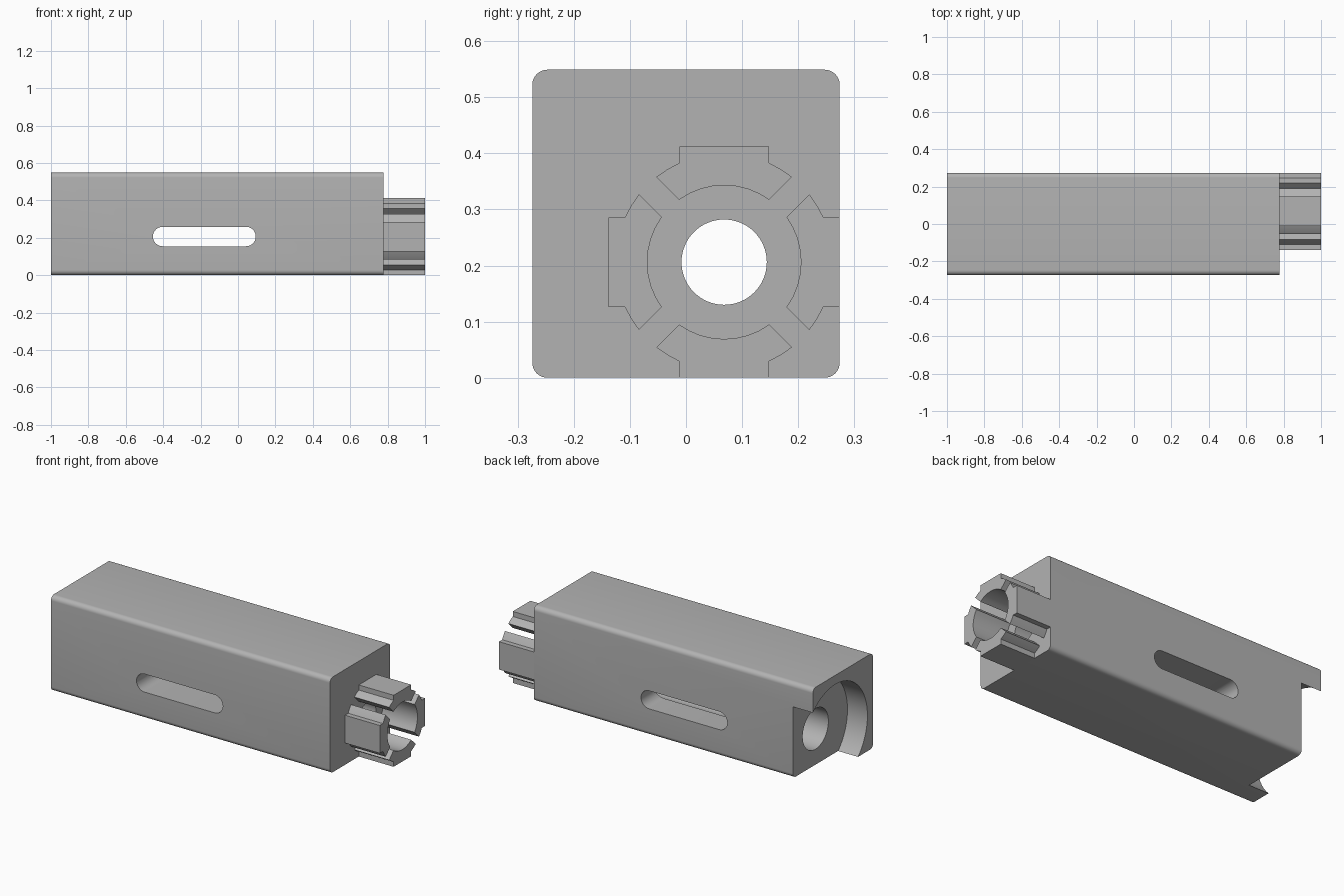
import bpy, bmesh
from math import sin, cos, asin, radians, pi, sqrt

if "Cube" in bpy.data.objects:
    bpy.data.objects.remove(bpy.data.objects["Cube"], do_unlink=True)

# Plain grey material
GREY = (0.45, 0.45, 0.45, 1)
grey = bpy.data.materials.new("plain_grey")
grey.use_nodes = True
grey.diffuse_color = GREY
grey.node_tree.nodes["Principled BSDF"].inputs["Base Color"].default_value = GREY

HALF, HEIGHT = 0.274, 0.549        # housing section
CY, CZ = 0.068, 0.206              # axis shared by bore, socket and prongs
X0, X1, X2 = -1.0, 0.778, 1.0      # socket end, shoulder, prong tips


def arc(cu, cv, r, a0, a1, n):
    """Points on an arc, angles in radians."""
    return [(cu + r * cos(a0 + (a1 - a0) * i / n),
             cv + r * sin(a0 + (a1 - a0) * i / n)) for i in range(n + 1)]


def circle(r, n=64):
    return arc(CY, CZ, r, 0, 2 * pi, n)[:-1]


def prism(name, outlines, axis, lo, hi):
    """Extrude closed outlines along x or y."""
    bm = bmesh.new()
    for pts in outlines:
        place = [(lo, u, v) if axis == "x" else (u, lo, v) for u, v in pts]
        face = bm.faces.new([bm.verts.new(p) for p in place])
        moved = bmesh.ops.extrude_face_region(bm, geom=[face])["geom"]
        step = (hi - lo, 0, 0) if axis == "x" else (0, hi - lo, 0)
        bmesh.ops.translate(bm, vec=step, verts=[g for g in moved if isinstance(g, bmesh.types.BMVert)])
    bmesh.ops.recalc_face_normals(bm, faces=bm.faces)
    mesh = bpy.data.meshes.new(name)
    bm.to_mesh(mesh)
    bm.free()
    mesh.materials.append(grey)
    obj = bpy.data.objects.new(name, mesh)
    bpy.context.collection.objects.link(obj)
    return obj


def activate(obj):
    bpy.ops.object.select_all(action="DESELECT")
    obj.select_set(True)
    bpy.context.view_layer.objects.active = obj


def cut(obj, cutter):
    """Subtract a cutter, then discard it."""
    cutter.hide_render = True
    mod = obj.modifiers.new("cut", "BOOLEAN")
    mod.operation, mod.solver, mod.object = "DIFFERENCE", "EXACT", cutter
    activate(obj)
    bpy.ops.object.modifier_apply(modifier=mod.name)
    bpy.data.objects.remove(cutter, do_unlink=True)


def shade(obj):
    activate(obj)
    bpy.ops.object.shade_smooth_by_angle(angle=radians(25))


# Housing: square bar with rounded long edges
R = 0.027
outline = []
for k, (sy, sz) in enumerate([(1, 1), (-1, 1), (-1, -1), (1, -1)]):
    outline += arc(sy * (HALF - R), HEIGHT / 2 + sz * (HEIGHT / 2 - R),
                   R, k * pi / 2, (k + 1) * pi / 2, 8)
housing = prism("housing", [outline], "x", X0, X1)

# Round socket breaking out of the back and the underside
cut(housing, prism("socket_cutter", [circle(0.291)], "x", X0 - 0.1, -0.873))

# Bore along the bar, widened behind the socket
cut(housing, prism("bore_cutter", [circle(0.076)], "x", X0 - 0.2, X1 + 0.2))
cut(housing, prism("counterbore_cutter", [circle(0.117)], "x", -0.95, -0.6))

# Long slot through the front and back
SLOT_R = 0.052
slot = (arc(0.043, 0.207, SLOT_R, -pi / 2, pi / 2, 16)
        + arc(-0.403, 0.207, SLOT_R, pi / 2, 3 * pi / 2, 16))
cut(housing, prism("slot_cutter", [slot], "y", -0.5, 0.5))
shade(housing)

# Four prongs around the bore, split by diagonal gaps
OUTER, INNER, GAP, TAB, REACH = 0.194, 0.137, 0.022, 0.08, 0.206


def prong_outline():
    start = asin(TAB / OUTER)
    end_out = pi / 4 - asin(GAP / OUTER)
    end_in = pi / 4 - asin(GAP / INNER)
    right = [(TAB, REACH)] + arc(0, 0, OUTER, pi / 2 - start, pi / 2 - end_out, 2)
    inner = arc(0, 0, INNER, pi / 2 - end_in, pi / 2 + end_in, 8)
    return right + inner + [(-u, v) for u, v in reversed(right)]


prongs = []
for k in range(4):
    c, s = cos(k * pi / 2), sin(k * pi / 2)
    prongs.append([(CY + u * c - v * s, CZ + u * s + v * c) for u, v in prong_outline()])
shade(prism("coupling_prongs", prongs, "x", X1, X2))
